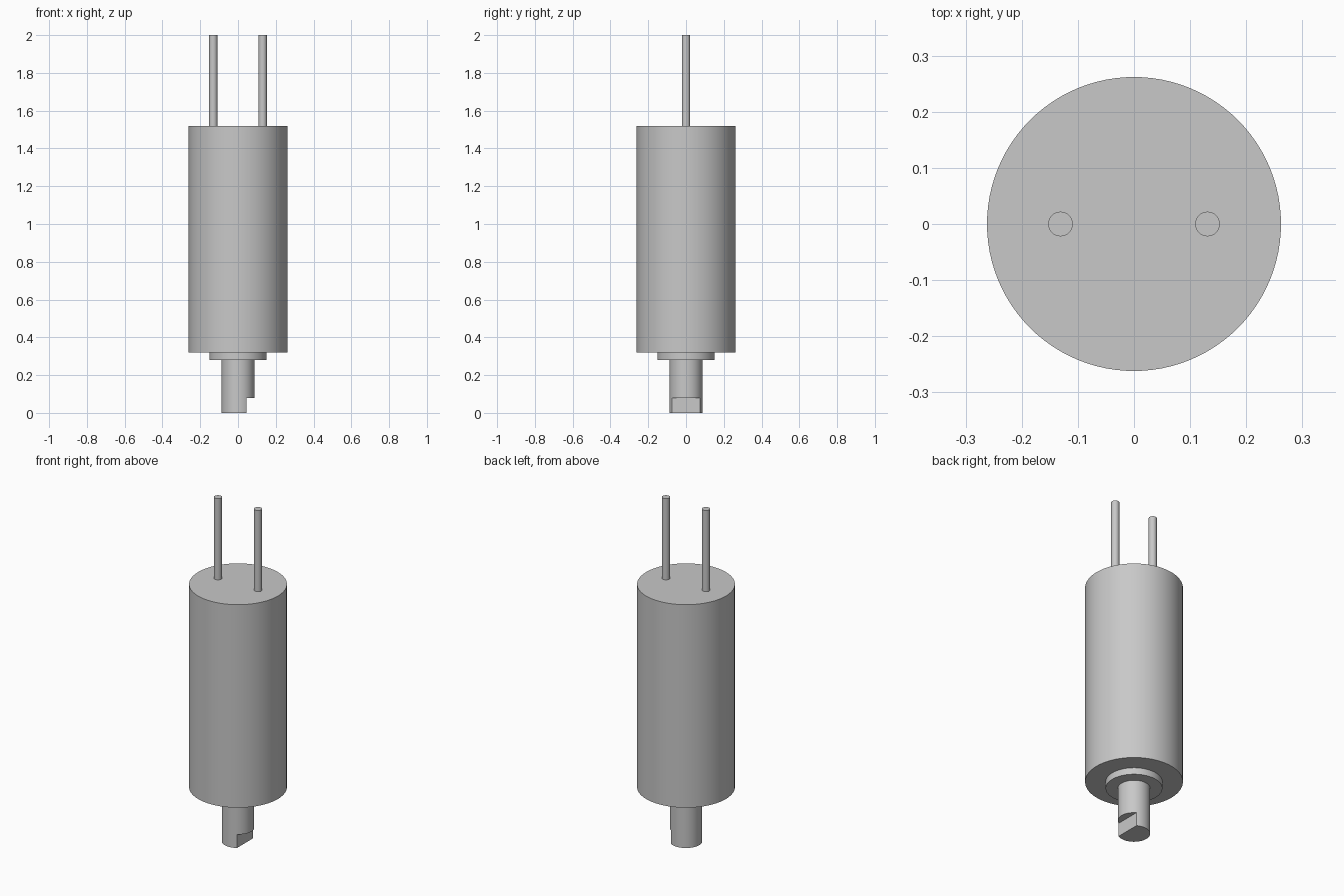
import bpy
import bmesh
import math

cube = bpy.data.objects.get("Cube")
if cube:
    bpy.data.objects.remove(cube, do_unlink=True)

grey = bpy.data.materials.new("metal grey")
grey.use_nodes = True
color = (0.58, 0.58, 0.58, 1)
grey.diffuse_color = color
grey.node_tree.nodes["Principled BSDF"].inputs["Base Color"].default_value = color


def cylinder(name, radius, bottom, top, x=0, sides=96):
    bpy.ops.mesh.primitive_cylinder_add(
        vertices=sides, radius=radius, depth=top - bottom,
        location=(x, 0, (bottom + top) / 2))
    obj = bpy.context.object
    obj.name = name
    obj.data.materials.append(grey)
    bpy.ops.object.shade_smooth_by_angle(angle=math.radians(30))
    return obj


# Main body and mounting collar
cylinder("body", 0.262, 0.32, 1.52)
cylinder("collar", 0.152, 0.28, 0.32)

# Output shaft, round above and cut flat on one side at its tip
cylinder("shaft", 0.087, 0.08, 0.28)
tip = cylinder("shaft_tip", 0.087, 0, 0.08)
bm = bmesh.new()
bm.from_mesh(tip.data)
cut = bmesh.ops.bisect_plane(
    bm, geom=bm.verts[:] + bm.edges[:] + bm.faces[:],
    plane_co=(0.045, 0, 0), plane_no=(1, 0, 0), clear_outer=True)
rim = [e for e in cut["geom_cut"] if isinstance(e, bmesh.types.BMEdge)]
bmesh.ops.holes_fill(bm, edges=[e for e in bm.edges if e.is_boundary])
bmesh.ops.recalc_face_normals(bm, faces=bm.faces)
for edge in rim:
    edge.smooth = False
bm.to_mesh(tip.data)
bm.free()

# Pair of terminal pins
for side, x in (("left", 0.131), ("right", -0.131)):
    cylinder(side + "_pin", 0.022, 1.52, 2, x, 32)
